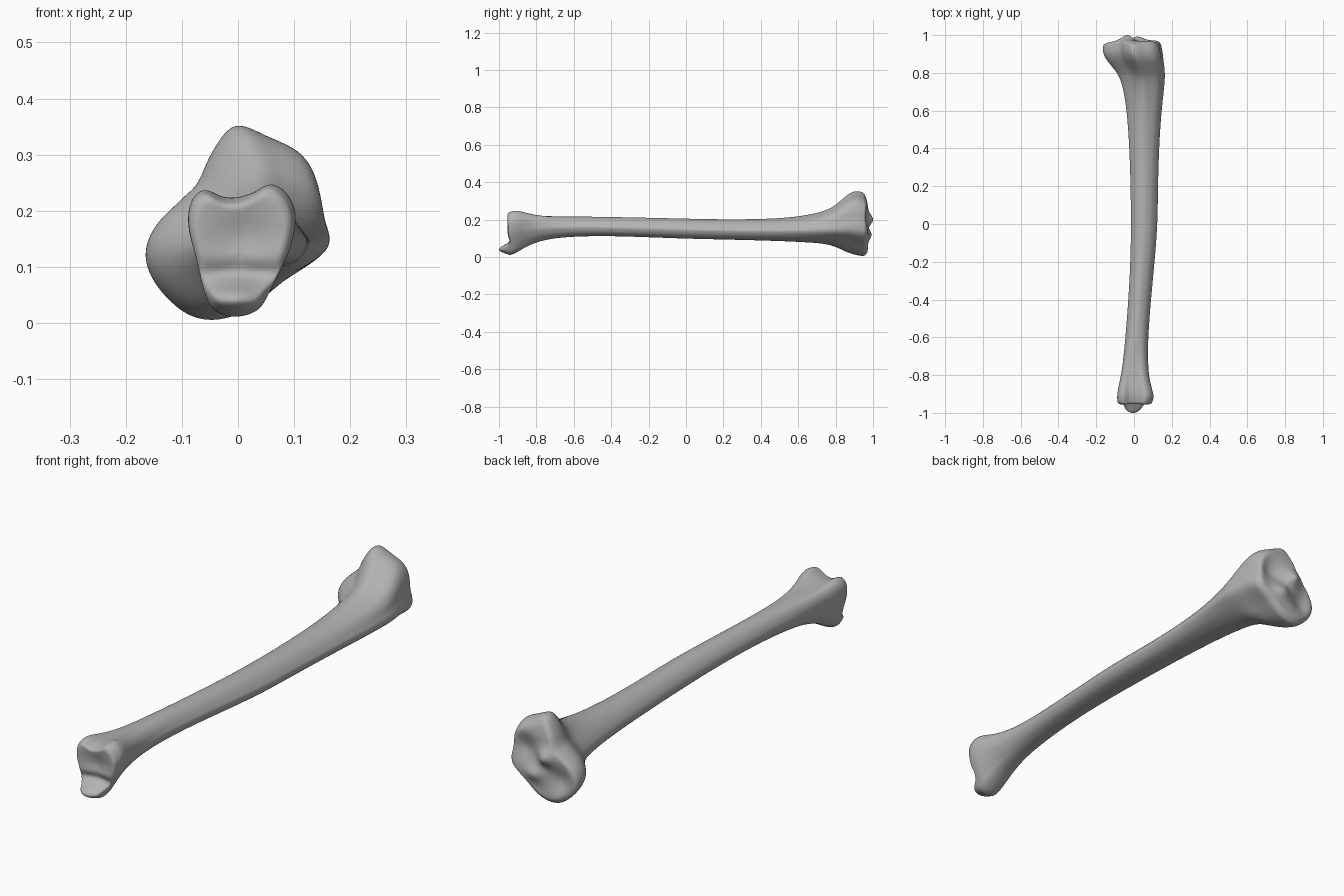
import bpy, bmesh, math
from mathutils import Vector

cube = bpy.data.objects.get("Cube")
if cube:
    bpy.data.objects.remove(cube, do_unlink=True)

SIDES = 64

# Cross-section outlines (x, z) in hundredths: lower end, shaft, upper end
LOWER = [(-6, 23.7), (-3, 22.2), (0, 21.9), (3, 23), (6, 24.7), (9, 23), (10.7, 19),
         (10, 14), (8.5, 10), (6, 5), (4, 2), (0, .8), (-4, 1.8), (-6, 5),
         (-7.5, 11), (-9, 17), (-8.5, 21.5)]
SHAFT = [(-1, 10), (5, 7.5), (9, 2), (10, -2), (7, -7.5), (0, -10), (-6, -8.5),
         (-10, -1), (-7, 6.5)]
UPPER = [(0, 35.5), (6, 33.5), (12, 30.5), (14.8, 26), (15.5, 20), (16.5, 15),
         (15, 11.5), (9, 7), (4, 3), (0, 1), (-5, .3), (-10, 2), (-15, 7),
         (-16.8, 12), (-15, 17), (-10, 22), (-7, 25), (-4, 31)]


def catmull(a, b, c, d, t):
    return 0.5 * (2 * b + (c - a) * t + (2 * a - 5 * b + 4 * c - d) * t * t
                  + (3 * b - a - 3 * c + d) * t ** 3)


def outline(points):
    """Smooth closed outline scaled to a -1..1 box, resampled at even angles."""
    pts = [Vector(p) for p in points]
    n = len(pts)
    dense = [catmull(pts[i - 1], pts[i], pts[(i + 1) % n], pts[(i + 2) % n], k / 24)
             for i in range(n) for k in range(24)]
    lo = Vector([min(p[a] for p in dense) for a in (0, 1)])
    hi = Vector([max(p[a] for p in dense) for a in (0, 1)])
    mid, half = (lo + hi) / 2, (hi - lo) / 2
    polar = []
    for p in dense:
        q = Vector(((p.x - mid.x) / half.x, (p.y - mid.y) / half.y))
        polar.append((math.atan2(q.y, q.x), q.length))
    polar.sort()
    first, last = polar[0], polar[-1]
    polar = [(last[0] - math.tau, last[1])] + polar + [(first[0] + math.tau, first[1])]
    ring = []
    for i in range(SIDES):
        ang = -math.pi + math.tau * i / SIDES
        for (a0, r0), (a1, r1) in zip(polar, polar[1:]):
            if a0 <= ang <= a1:
                r = r0 + (r1 - r0) * (ang - a0) / max(a1 - a0, 1e-9)
                break
        ring.append(Vector((r * math.cos(ang), r * math.sin(ang))))
    return ring


lower, shaft, upper = outline(LOWER), outline(SHAFT), outline(UPPER)

# Stations along the bone: y, x min, x max, z min, z max, shape (-1 lower, 0 shaft, 1 upper)
STATIONS = [
    (-.94, -.088, .098, .01, .243, -1), (-.915, -.09, .106, .018, .25, -1),
    (-.88, -.087, .1, .04, .247, -.9), (-.83, -.078, .088, .068, .235, -.7),
    (-.75, -.064, .079, .094, .224, -.4), (-.64, -.05, .074, .108, .219, -.15),
    (-.45, -.033, .085, .114, .215, 0), (-.2, -.018, .109, .106, .21, 0),
    (0, -.016, .126, .098, .205, 0), (.24, -.018, .127, .093, .2, 0),
    (.5, -.03, .137, .086, .205, .1), (.66, -.048, .153, .078, .225, .3),
    (.75, -.068, .163, .07, .25, .55), (.8, -.09, .165, .055, .277, .75),
    (.85, -.132, .159, .03, .325, .95), (.885, -.158, .155, .017, .35, 1),
    (.92, -.167, .151, .008, .355, 1), (.945, -.164, .145, .004, .347, 1),
]
CAP = [.98, .93, .86, .76, .65, .54, .42, .3, .18, .07]


def section(station):
    y, x0, x1, z0, z1, s = station
    end, w = (upper if s > 0 else lower), abs(s)
    return [Vector(((x0 + x1) / 2 + (x1 - x0) / 2 * p.x, y,
                    (z0 + z1) / 2 + (z1 - z0) / 2 * p.y))
            for p in (a.lerp(b, w) for a, b in zip(shaft, end))]


def bump(x, z, cx, cz, rx, rz):
    return math.exp(-((x - cx) / rx) ** 2 - ((z - cz) / rz) ** 2)


def lower_joint(x, z):
    """Shallow socket with a groove above a projecting lip."""
    return (-.957 + .018 * bump(x, z, .01, .15, .06, .05)
            + .02 * bump(x, z, .01, .088, .1, .02)
            - .048 * bump(x, z, -.005, .042, .055, .024))


def upper_joint(x, z):
    """Two dished facets divided by a pair of raised points."""
    return (.972 + .03 * bump(x, z, -.035, .2, .035, .035)
            + .022 * bump(x, z, .02, .12, .04, .03)
            - .022 * bump(x, z, .07, .21, .05, .05)
            - .02 * bump(x, z, -.09, .11, .045, .05)
            + .12 * min(0, x + .08) - .25 * max(0, z - .28))


def cap_rings(rim, height):
    """Rings closing over an end, easing from the rim into the joint surface."""
    centre = sum(rim, Vector()) / SIDES
    rings = []
    for s in CAP:
        ease = min(1, (1 - s) / .14) ** .5
        ring = []
        for p in rim:
            q = centre.lerp(p, s)
            q.y = p.y + (height(q.x, q.z) - p.y) * ease
            ring.append(q)
        rings.append(ring)
    return rings


# Bone body: joint cap, lofted shaft, joint cap
body = [section(s) for s in STATIONS]
rings = (cap_rings(body[0], lower_joint)[::-1] + body
         + cap_rings(body[-1], upper_joint))
bm = bmesh.new()
loops = [[bm.verts.new(p) for p in ring] for ring in rings]
for a, b in zip(loops, loops[1:]):
    for i in range(SIDES):
        j = (i + 1) % SIDES
        bm.faces.new((a[i], a[j], b[j], b[i]))
for loop in (loops[0], loops[-1]):
    bm.faces.new(loop)
bmesh.ops.recalc_face_normals(bm, faces=bm.faces)
for f in bm.faces:
    f.smooth = True
mesh = bpy.data.meshes.new("shin_bone")
bm.to_mesh(mesh)
bm.free()
bone = bpy.data.objects.new("shin_bone", mesh)
bpy.context.collection.objects.link(bone)
bone.modifiers.new("smoothing", "SUBSURF").levels = 2
bone.modifiers["smoothing"].render_levels = 2

# Plain grey material
grey = bpy.data.materials.new("bone_grey")
grey.use_nodes = True
colour = (.45, .45, .45, 1)
grey.diffuse_color = colour
for node in grey.node_tree.nodes:
    if node.type == "BSDF_PRINCIPLED":
        node.inputs["Base Color"].default_value = colour
        node.inputs["Roughness"].default_value = .7
mesh.materials.append(grey)
